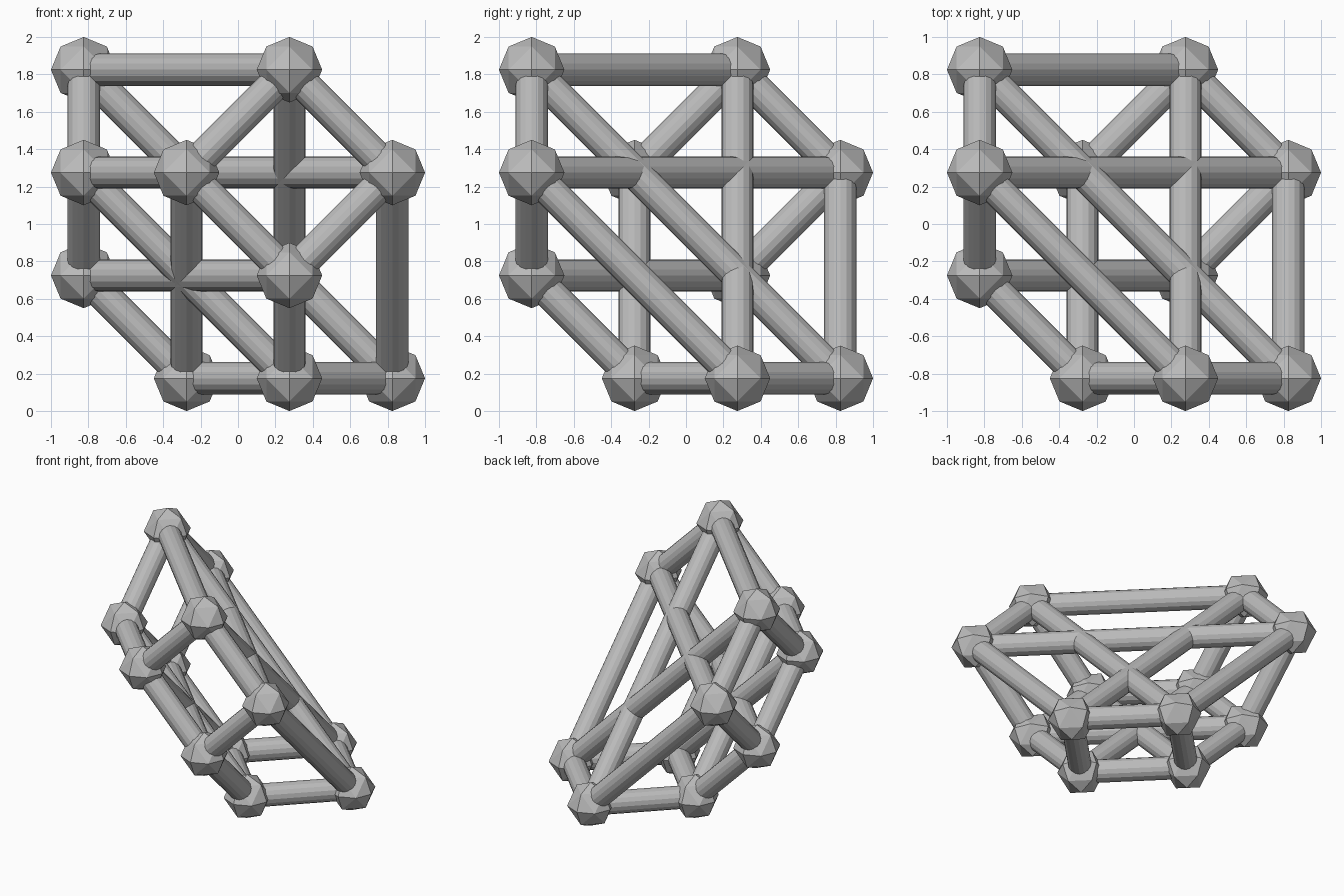
import bpy, bmesh
from itertools import permutations, product
from mathutils import Vector

cube = bpy.data.objects.get("Cube")
if cube:
    bpy.data.objects.remove(cube, do_unlink=True)

UNIT = 0.275          # lattice spacing
JOINT_RADIUS = 0.175
BAR_RADIUS = 0.086
BAR_SIDES = 16

grey = bpy.data.materials.new("plain grey")
grey.use_nodes = True
grey.diffuse_color = (0.5, 0.5, 0.5, 1)
grey.node_tree.nodes["Principled BSDF"].inputs["Base Color"].default_value = (0.5, 0.5, 0.5, 1)


def add_object(name, mesh, location):
    obj = bpy.data.objects.new(name, mesh)
    obj.location = location
    bpy.context.collection.objects.link(obj)
    return obj


def place(corner):
    return Vector(corner) * UNIT + Vector((0, 0, 1))


# Faceted joint: an octahedron with its edge midpoints pushed out to the sphere
def joint_mesh():
    bm = bmesh.new()
    for p in product((-1, 0, 1), repeat=3):
        if sum(map(abs, p)) in (1, 2):
            bm.verts.new(Vector(p).normalized() * JOINT_RADIUS)
    bmesh.ops.convex_hull(bm, input=bm.verts)
    bmesh.ops.recalc_face_normals(bm, faces=bm.faces)
    mesh = bpy.data.meshes.new("joint")
    bm.to_mesh(mesh)
    bm.free()
    mesh.materials.append(grey)
    return mesh


# Round bar running between two joint centres
def add_bar(name, start, end):
    a, b = place(start), place(end)
    bm = bmesh.new()
    bmesh.ops.create_cone(bm, cap_ends=True, segments=BAR_SIDES, radius1=BAR_RADIUS,
                          radius2=BAR_RADIUS, depth=(b - a).length)
    mesh = bpy.data.meshes.new(name)
    bm.to_mesh(mesh)
    bm.free()
    mesh.materials.append(grey)
    bar = add_object(name, mesh, (a + b) / 2)
    bar.rotation_mode = 'QUATERNION'
    bar.rotation_quaternion = (b - a).to_track_quat('Z', 'Y')


# Two parallel six-cornered rings: every ordering of each coordinate triple
outer = list(permutations((-3, 1, 3)))
inner = list(permutations((-3, -1, 1)))

joint = joint_mesh()
for ring_name, ring in (("outer", outer), ("inner", inner)):
    for i, corner in enumerate(ring):
        add_object(f"{ring_name}_joint_{i + 1}", joint, place(corner))

    # Within a ring, bars join corners that differ by swapping two coordinates
    count = 0
    for i, p in enumerate(ring):
        for q in ring[i + 1:]:
            if sum(u == v for u, v in zip(p, q)) == 1:
                count += 1
                add_bar(f"{ring_name}_bar_{count}", p, q)

# Bars linking matching corners of the two rings
for i, (p, q) in enumerate(zip(outer, inner)):
    add_bar(f"link_bar_{i + 1}", p, q)
